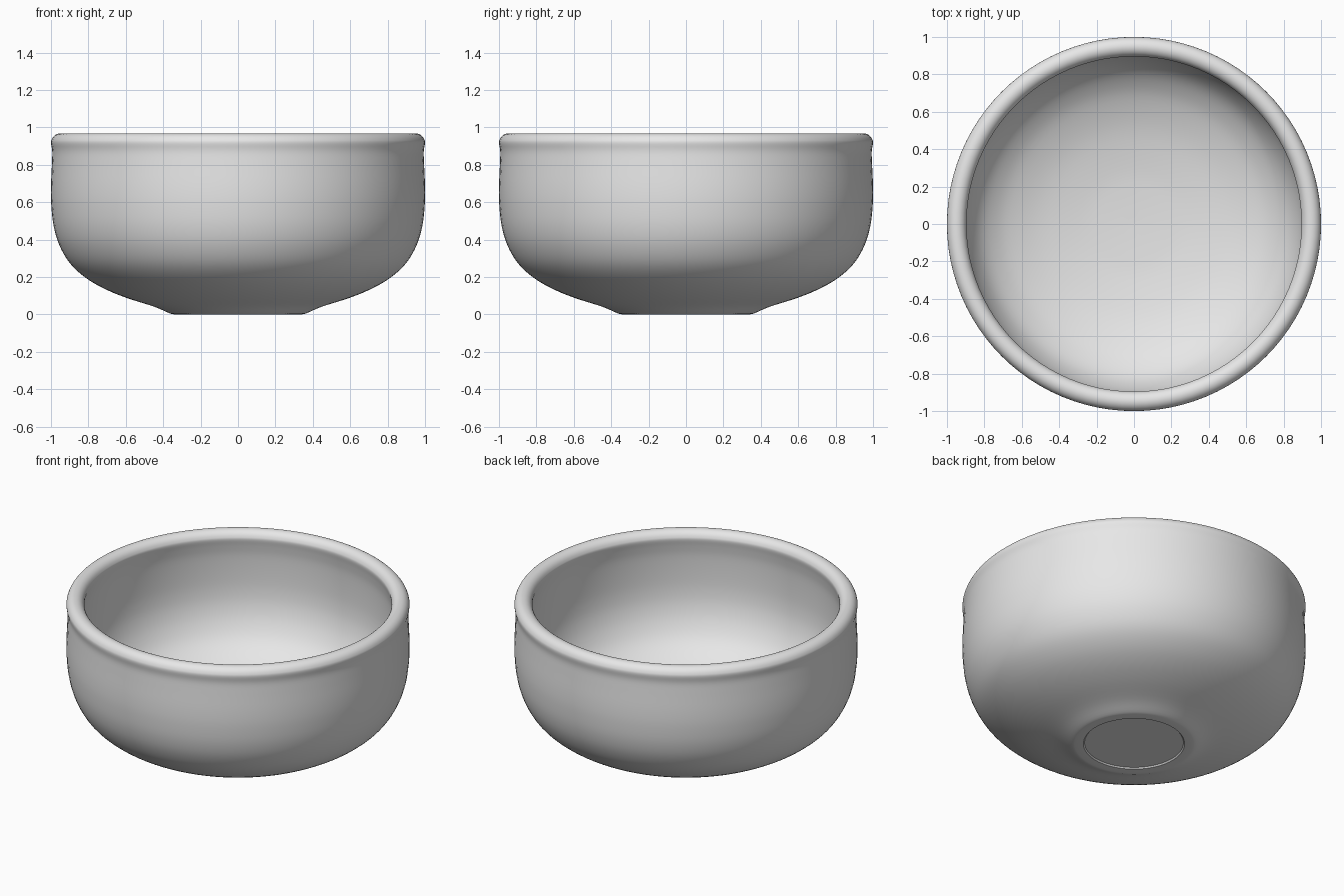
import bpy
import bmesh
import math
from mathutils import Vector

SEGMENTS = 96
STEPS = 4

cube = bpy.data.objects.get("Cube")
if cube:
    bpy.data.objects.remove(cube, do_unlink=True)


def smooth_path(points, steps):
    """Round a coarse profile with a Catmull-Rom spline."""
    pts = [Vector(p) for p in points]
    pts = [2 * pts[0] - pts[1]] + pts + [2 * pts[-1] - pts[-2]]
    path = []
    for a, b, c, d in zip(pts, pts[1:], pts[2:], pts[3:]):
        for i in range(steps):
            t = i / steps
            path.append(0.5 * (2 * b + (c - a) * t
                               + (2 * a - 5 * b + 4 * c - d) * t ** 2
                               + (3 * b - a - 3 * c + d) * t ** 3))
    return path + [pts[-2]]


def lathe(name, profile, material):
    """Spin a (radius, height) profile around z."""
    bm = bmesh.new()
    verts = [bm.verts.new((p[0], 0, p[1])) for p in profile]
    edges = [bm.edges.new(pair) for pair in zip(verts, verts[1:])]
    bmesh.ops.spin(bm, geom=verts + edges, cent=(0, 0, 0), axis=(0, 0, 1),
                   angle=math.tau, steps=SEGMENTS, use_merge=True)
    bmesh.ops.remove_doubles(bm, verts=bm.verts, dist=0.0001)
    bmesh.ops.recalc_face_normals(bm, faces=bm.faces)
    mesh = bpy.data.meshes.new(name)
    bm.to_mesh(mesh)
    bm.free()
    mesh.materials.append(material)
    obj = bpy.data.objects.new(name, mesh)
    bpy.context.collection.objects.link(obj)
    bpy.ops.object.select_all(action='DESELECT')
    obj.select_set(True)
    bpy.context.view_layer.objects.active = obj
    bpy.ops.object.shade_smooth_by_angle(angle=math.radians(40))
    return obj


# Plain grey glaze
glaze = bpy.data.materials.new("light_grey")
glaze.use_nodes = True
grey = (0.8, 0.8, 0.8, 1)
glaze.diffuse_color = grey
glaze.node_tree.nodes["Principled BSDF"].inputs["Base Color"].default_value = grey

# Shallow recess under the foot
foot = [Vector((0, 0.008)), Vector((0.288, 0.008)), Vector((0.295, 0))]

# Outer wall, from foot to neck
outer = [(0.335, 0), (0.365, 0.006), (0.45, 0.042), (0.6, 0.09), (0.72, 0.14),
         (0.82, 0.2), (0.9, 0.275), (0.955, 0.37), (0.985, 0.47),
         (0.998, 0.58), (1, 0.68), (0.995, 0.8), (0.993, 0.87)]

# Rounded rim
rim = [(0.948 + 0.052 * math.cos(a), 0.916 + 0.052 * math.sin(a))
       for a in (math.pi * i / 8 for i in range(9))]

# Inner wall, from neck to floor
inner = [(0.905, 0.87), (0.915, 0.8), (0.92, 0.68), (0.918, 0.58),
         (0.905, 0.49), (0.875, 0.4), (0.825, 0.315), (0.755, 0.25),
         (0.66, 0.195), (0.5, 0.14), (0.3, 0.105), (0.15, 0.094), (0, 0.09)]

lathe("bowl", foot + smooth_path(outer + rim + inner, STEPS), glaze)
